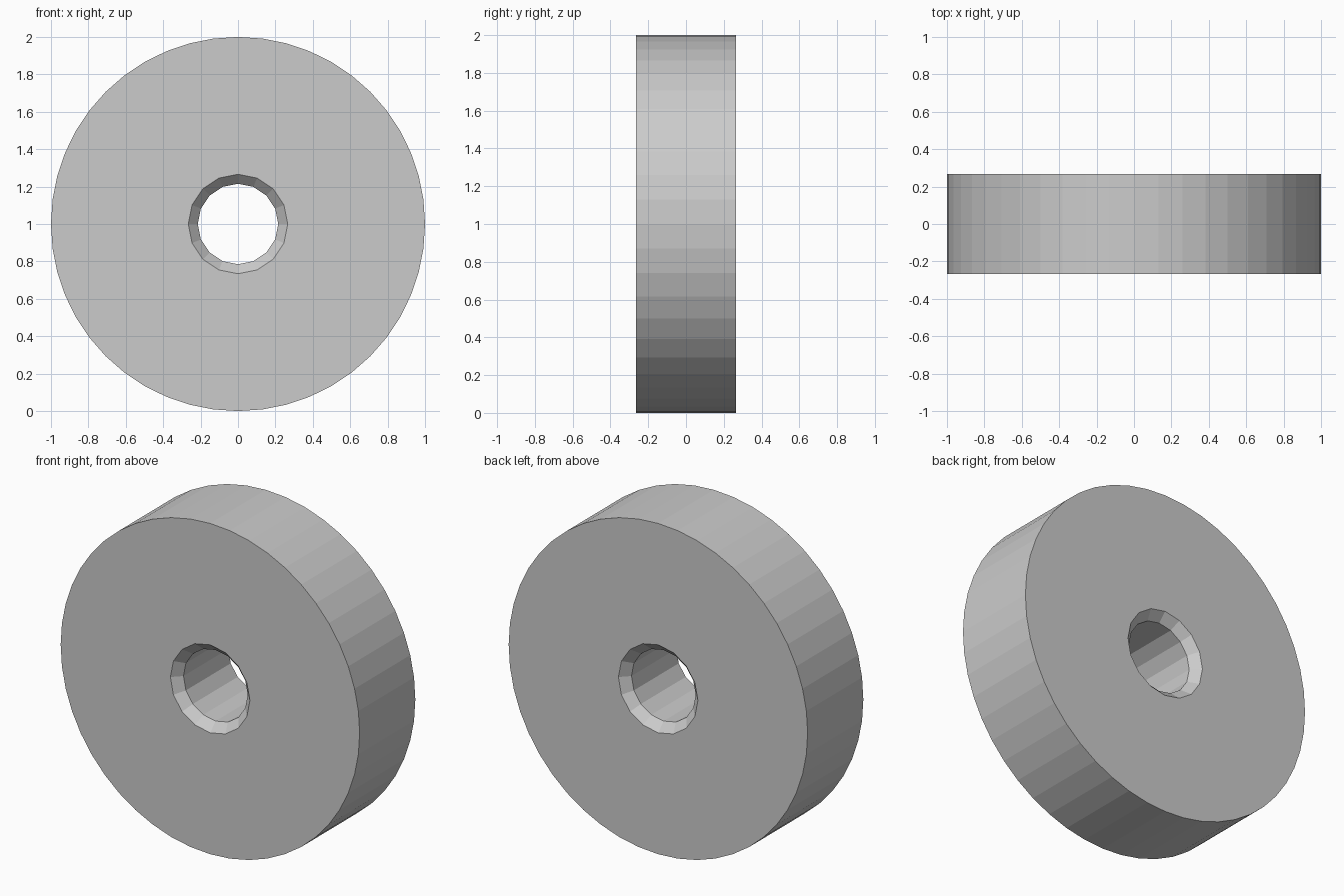
import bpy, bmesh
from math import sin, cos, pi

if "Cube" in bpy.data.objects:
    bpy.data.objects.remove(bpy.data.objects["Cube"])

HALF = 0.266     # half thickness
CHAMFER = 0.052  # depth of the bore chamfer


def ring(bm, radius, y, sides):
    """Loop of vertices around the wheel axis (y), centred on z = 1."""
    return [bm.verts.new((radius * cos(2 * pi * i / sides), y,
                          1 + radius * sin(2 * pi * i / sides)))
            for i in range(sides)]


def bridge(bm, a, b):
    n = len(a)
    for i in range(n):
        j = (i + 1) % n
        bm.faces.new((a[i], a[j], b[j], b[i]))


def annulus(bm, outer, inner):
    """Flat side: each bore edge fans out to its share of the rim edges."""
    n, m = len(outer), len(inner)
    k = n // m
    for i in range(m):
        arc = [outer[(i * k + s) % n] for s in range(k + 1)]
        bm.faces.new(arc + [inner[(i + 1) % m], inner[i]])


bm = bmesh.new()

# Rim
rim = [ring(bm, 1.0, y, 48) for y in (-HALF, HALF)]
bridge(bm, *rim)

# Bore with a chamfer at each end
bore = [ring(bm, r, y, 16) for r, y in (
    (0.266, -HALF), (0.215, -HALF + CHAMFER),
    (0.215, HALF - CHAMFER), (0.266, HALF))]
for a, b in zip(bore, bore[1:]):
    bridge(bm, a, b)

# Flat sides
annulus(bm, rim[0], bore[0])
annulus(bm, rim[1], bore[-1])

bmesh.ops.recalc_face_normals(bm, faces=bm.faces)
mesh = bpy.data.meshes.new("wheel")
bm.to_mesh(mesh)
bm.free()
bpy.context.collection.objects.link(bpy.data.objects.new("wheel", mesh))
